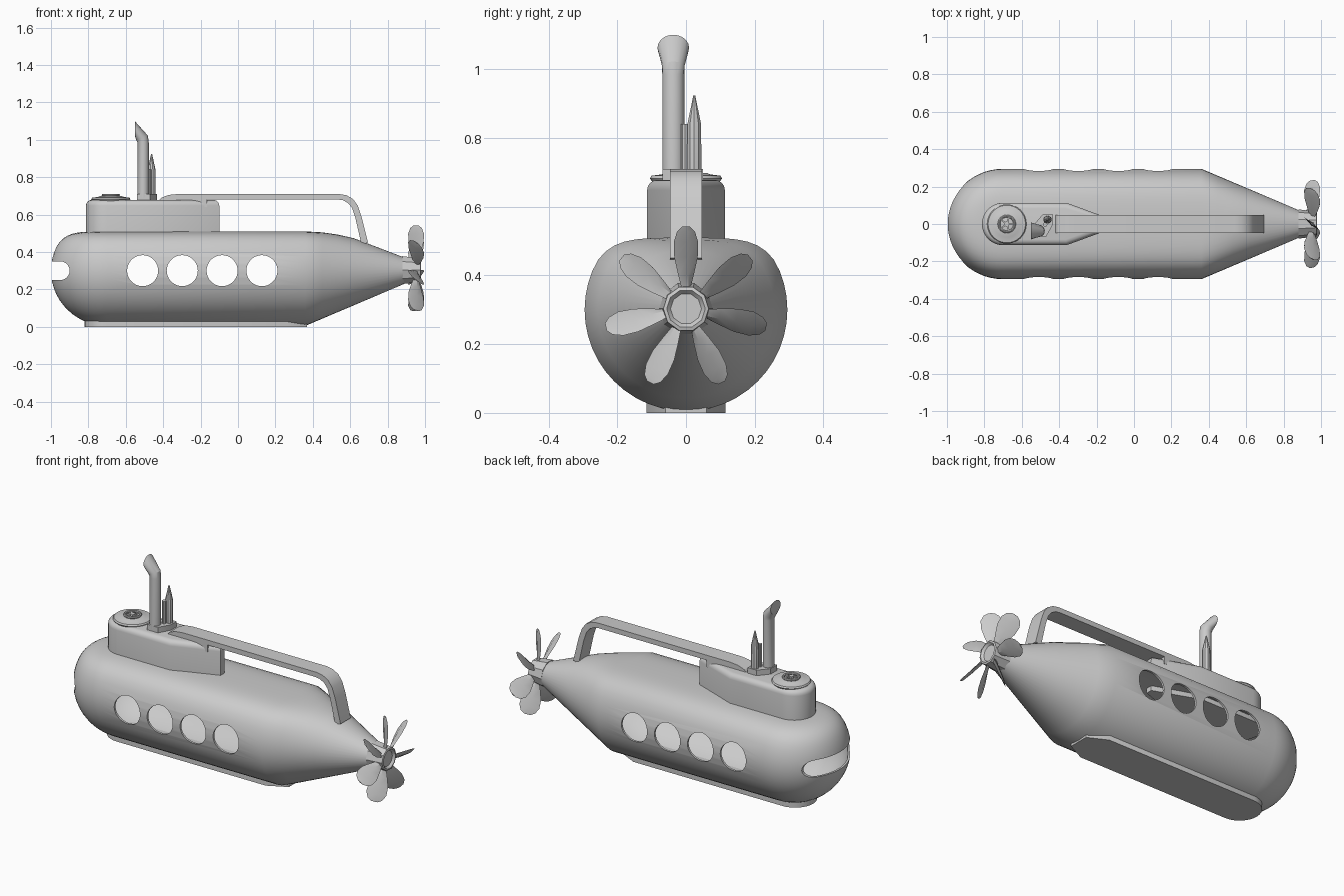
import bpy, bmesh
from math import sin, cos, pi, sqrt, radians
from mathutils import Matrix, Vector

if "Cube" in bpy.data.objects:
    bpy.data.objects.remove(bpy.data.objects["Cube"])


def new_object(name, bm):
    bmesh.ops.recalc_face_normals(bm, faces=bm.faces)
    me = bpy.data.meshes.new(name)
    bm.to_mesh(me)
    bm.free()
    ob = bpy.data.objects.new(name, me)
    bpy.context.collection.objects.link(ob)
    return ob


def loft(name, rings):
    """Skin a list of equally sized rings and cap both ends."""
    bm = bmesh.new()
    loops = [[bm.verts.new(p) for p in r] for r in rings]
    n = len(loops[0])
    for a, b in zip(loops, loops[1:]):
        for i in range(n):
            j = (i + 1) % n
            bm.faces.new((a[i], a[j], b[j], b[i]))
    bm.faces.new(loops[0])
    bm.faces.new(loops[-1])
    return new_object(name, bm)


def prism_z(name, pts, z0, z1, bevel=0):
    ob = loft(name, [[(x, y, z) for x, y in pts] for z in (z0, z1)])
    if bevel:
        bm = bmesh.new()
        bm.from_mesh(ob.data)
        top = [e for e in bm.edges if all(v.co.z > z1 - 1e-4 for v in e.verts)]
        bmesh.ops.bevel(bm, geom=top, offset=bevel, segments=4, profile=0.5, affect='EDGES')
        bm.to_mesh(ob.data)
        bm.free()
    return ob


def prism_y(name, pts, y0, y1):
    return loft(name, [[(x, y, z) for x, z in pts] for y in (y0, y1)])


def turned(name, x, y, profile, sides=24):
    """Stack of circles (radius, z) around a vertical axis."""
    return loft(name, [[(x + r * cos(2 * pi * i / sides), y + r * sin(2 * pi * i / sides), z)
                        for i in range(sides)] for r, z in profile])


def arc(cx, cy, r, a0, a1, n):
    return [(cx + r * cos(radians(a0 + (a1 - a0) * i / n)),
             cy + r * sin(radians(a0 + (a1 - a0) * i / n))) for i in range(n + 1)]


# Hull: round nose, straight body, conical tail, softly flattened deck
def hull_ring(x, r, n=48):
    ring = []
    for i in range(n):
        a = 2 * pi * i / n
        z = r * cos(a)
        d = z - 0.12
        if d > 0:
            d = min(d, 0.18)
            z = 0.12 + d - d * d / 0.36
        ring.append((x, r * sin(a), 0.3 + z))
    return ring


stations = []
for i in range(1, 15):
    a = pi / 2 * i / 14
    stations.append((-0.7 - 0.3 * cos(a), 0.295 * sin(a)))
stations.insert(0, (-1.0, 0.006))
stations += [(0.36, 0.295), (0.45, 0.257), (0.53, 0.223), (0.62, 0.185), (0.89, 0.07)]
hull = loft("hull", [hull_ring(x, r) for x, r in stations])
shell = hull.modifiers.new("shell", 'SOLIDIFY')
shell.thickness = 0.012
shell.offset = -1

# Round side windows and wide nose window, cut through the shell
cutters = [prism_y("window_cutter", arc(x, 0.3, 0.083, 0, 350, 35), -0.5, 0.5)
           for x in (-0.51, -0.298, -0.085, 0.128)]
cutters.append(prism_y("nose_cutter", [(-1.2, 0.25)] + arc(-0.95, 0.3, 0.05, -90, 90, 12)
                       + [(-1.2, 0.35)], -0.5, 0.5))
for c in cutters:
    c.hide_render = True
    m = hull.modifiers.new("cut", 'BOOLEAN')
    m.operation = 'DIFFERENCE'
    m.solver = 'EXACT'
    m.object = c
bpy.context.view_layer.update()
dg = bpy.context.evaluated_depsgraph_get()
cut_mesh = bpy.data.meshes.new_from_object(hull.evaluated_get(dg))
hull.modifiers.clear()
hull.data = cut_mesh
for c in cutters:
    bpy.data.objects.remove(c)

# Keel plate
prism_z("keel", arc(-0.705, 0, 0.115, 90, 270, 16)
        + [(0.26, -0.115), (0.37, -0.06), (0.37, 0.06), (0.26, 0.115)], 0, 0.03)

# Conning tower with rounded front and tapered rear
prism_z("tower", arc(-0.70, 0, 0.113, 90, 270, 20)
        + [(-0.36, -0.113), (-0.10, -0.018), (-0.10, 0.018), (-0.36, 0.113)], 0.47, 0.678, 0.03)

# Hatch with its handwheel
turned("hatch", -0.68, 0, [(0.09, 0.66), (0.105, 0.682), (0.1, 0.69), (0.07, 0.694), (0.06, 0.698)], 32)
bm = bmesh.new()
rings = []
for i in range(24):
    a = 2 * pi * i / 24
    rings.append([bm.verts.new((-0.68 + (0.042 + 0.007 * cos(b)) * cos(a),
                                (0.042 + 0.007 * cos(b)) * sin(a), 0.704 + 0.007 * sin(b)))
                  for b in (2 * pi * k / 8 for k in range(8))])
for i in range(24):
    p, q = rings[i], rings[(i + 1) % 24]
    for k in range(8):
        bm.faces.new((p[k], q[k], q[(k + 1) % 8], p[(k + 1) % 8]))
new_object("hatch_wheel", bm)
bm = bmesh.new()
for i in range(5):
    a = 2 * pi * i / 5
    mat = (Matrix.Translation((-0.68, 0, 0.704)) @ Matrix.Rotation(a, 4, 'Z')
           @ Matrix.Translation((0.021, 0, 0)) @ Matrix.Diagonal((0.042, 0.008, 0.008, 1)))
    bmesh.ops.create_cube(bm, size=1, matrix=mat)
new_object("hatch_wheel_spokes", bm)
turned("hatch_wheel_hub", -0.68, 0, [(0.014, 0.69), (0.014, 0.71)], 12)

# Mast base, periscope and antennas
prism_z("mast_base", [(-0.54, -0.068), (-0.47, -0.068), (-0.432, 0.0), (-0.432, 0.05),
                      (-0.49, 0.05), (-0.54, -0.01)], 0.66, 0.71)
n = 20
scope = []
for cx, cz, rx, ry, tilt in ((-0.507, 0.69, 0.03, 0.032, 0), (-0.507, 0.985, 0.03, 0.032, 0.0),
                             (-0.513, 1.01, 0.031, 0.033, 0.012), (-0.552, 1.062, 0.0, 0.046, 0.038)):
    scope.append([(cx + rx * cos(2 * pi * i / n), -0.037 + ry * sin(2 * pi * i / n),
                   cz + tilt * cos(2 * pi * i / n)) for i in range(n)])
loft("periscope", scope)
turned("antenna", -0.462, 0.024, [(0.022, 0.7), (0.021, 0.84), (0.003, 0.923)], 10)
turned("small_antenna", -0.475, -0.003, [(0.012, 0.7), (0.012, 0.84)], 10)

# Deck rail running from the tower down to the tail
prism_y("deck_rail", [(-0.43, 0.665), (-0.41, 0.69), (-0.37, 0.705), (-0.32, 0.71), (0.54, 0.71),
                      (0.58, 0.703), (0.615, 0.683), (0.64, 0.648), (0.66, 0.59), (0.695, 0.45),
                      (0.66, 0.44), (0.628, 0.58), (0.61, 0.635), (0.588, 0.662), (0.56, 0.677),
                      (0.53, 0.681), (-0.165, 0.681), (-0.165, 0.64), (-0.40, 0.64)], -0.047, 0.047)

# Propeller hub with a recessed end
hub = [(0.88, 0.078), (0.905, 0.075), (0.975, 0.066), (0.978, 0.056), (0.965, 0.045)]
loft("propeller_hub", [[(x, r * cos(2 * pi * i / 10), 0.303 + r * sin(2 * pi * i / 10))
                        for i in range(10)] for x, r in hub])

# Seven pitched propeller blades
pitch = radians(40)
for k in range(7):
    a = 2 * pi * k / 7
    radial = Vector((0, -sin(a), cos(a)))
    tangent = Vector((0, -cos(a), -sin(a)))
    chord = Vector((cos(pitch), 0, 0)) + tangent * sin(pitch)
    normal = chord.cross(radial)
    rings = []
    for r, w, t in ((0.05, 0.016, 0.010), (0.10, 0.036, 0.009), (0.15, 0.053, 0.008),
                    (0.195, 0.055, 0.006), (0.225, 0.04, 0.005), (0.239, 0.017, 0.003)):
        c = Vector((0.952, 0, 0.303)) + radial * r
        rings.append([c - chord * w, c + normal * t, c + chord * w, c - normal * t])
    loft(f"propeller_blade_{k + 1}", rings)

# Smooth shading with sharp edges kept
bpy.ops.object.select_all(action='SELECT')
bpy.context.view_layer.objects.active = hull
bpy.ops.object.shade_smooth_by_angle(angle=radians(30))
